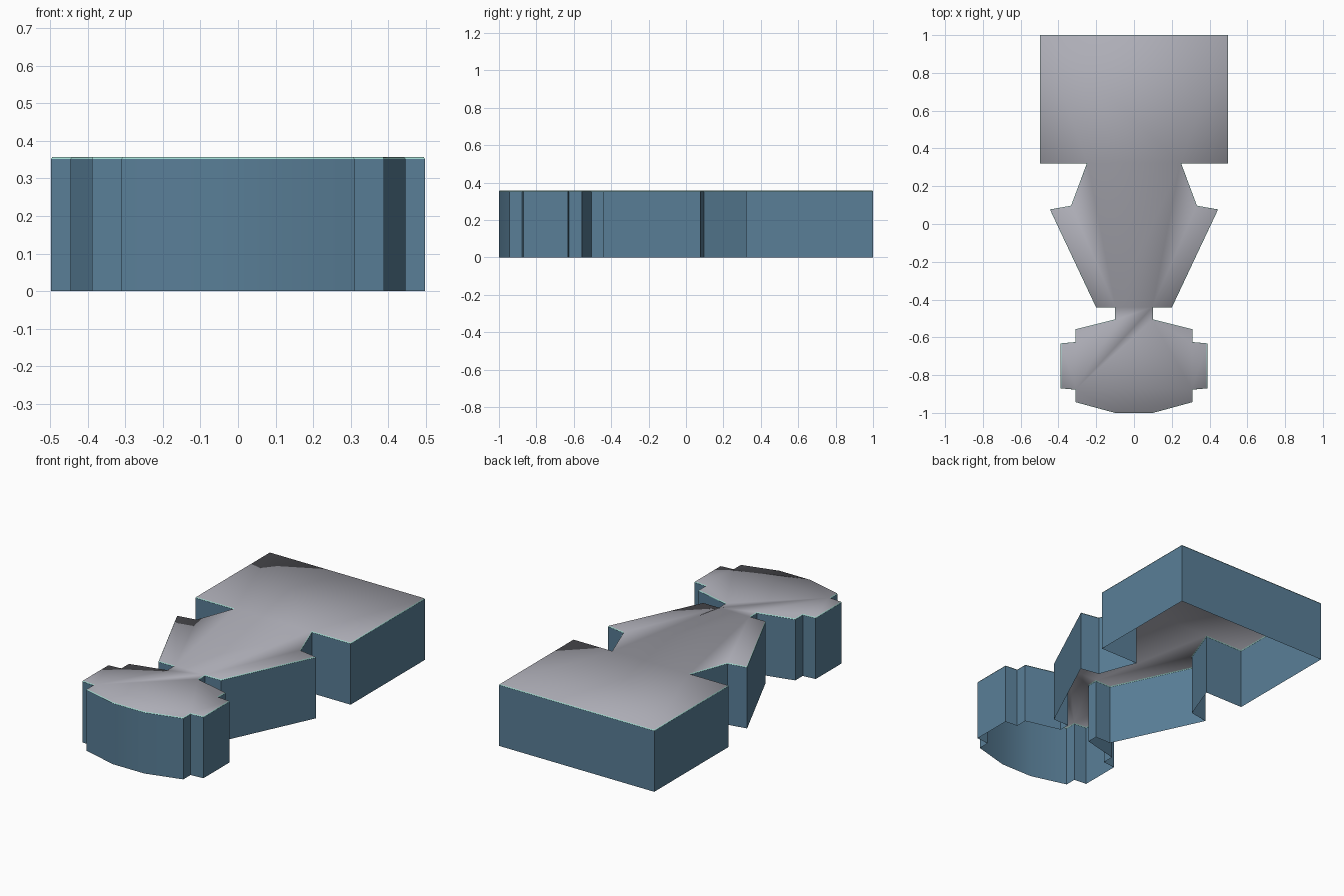
import bpy, bmesh, math

if "Cube" in bpy.data.objects:
    bpy.data.objects.remove(bpy.data.objects["Cube"])

HEIGHT, RIM, RIM_INSET = 0.357, 0.005, 0.003

# Right half of the outline, front to back
half = [(0.10, -1.0), (0.31, -0.943), (0.31, -0.877), (0.388, -0.87),
        (0.388, -0.632), (0.31, -0.625), (0.31, -0.557), (0.10, -0.505),
        (0.10, -0.443), (0.20, -0.443), (0.445, 0.077), (0.333, 0.097),
        (0.25, 0.32), (0.497, 0.32), (0.497, 1.0)]
outline = half + [(-x, y) for x, y in reversed(half)]


def material(name, color):
    mat = bpy.data.materials.new(name)
    mat.diffuse_color = (*color, 1)
    mat.use_nodes = True
    mat.node_tree.nodes["Principled BSDF"].inputs["Base Color"].default_value = mat.diffuse_color
    return mat


bm = bmesh.new()

# Walls, open underneath
low = [bm.verts.new((x, y, 0)) for x, y in outline]
high = [bm.verts.new((x, y, HEIGHT - RIM)) for x, y in outline]
n = len(outline)
for i in range(n):
    j = (i + 1) % n
    bm.faces.new((low[i], low[j], high[j], high[i])).material_index = 1

# Top plate with a hairline chamfered rim
top = bm.faces.new(high)
bm.normal_update()
rim = bmesh.ops.inset_region(bm, faces=[top], thickness=RIM_INSET, depth=0,
                             use_even_offset=True)["faces"]
for v in top.verts:
    v.co.z = HEIGHT
for f in rim:
    f.material_index = 2
bm.normal_update()

# Smooth shading with crisp corners; the top blends softly into its rim
for f in bm.faces:
    f.smooth = True
for e in bm.edges:
    if len(e.link_faces) == 2 and top not in e.link_faces:
        e.smooth = e.calc_face_angle() < math.radians(25)

mesh = bpy.data.meshes.new("contoured_block")
bm.to_mesh(mesh)
bm.free()
mesh.materials.append(material("top_grey", (0.42, 0.42, 0.47)))
mesh.materials.append(material("wall_blue", (0.10, 0.21, 0.31)))
mesh.materials.append(material("rim_teal", (0.35, 0.68, 0.62)))
block = bpy.data.objects.new("contoured_block", mesh)
bpy.context.collection.objects.link(block)
